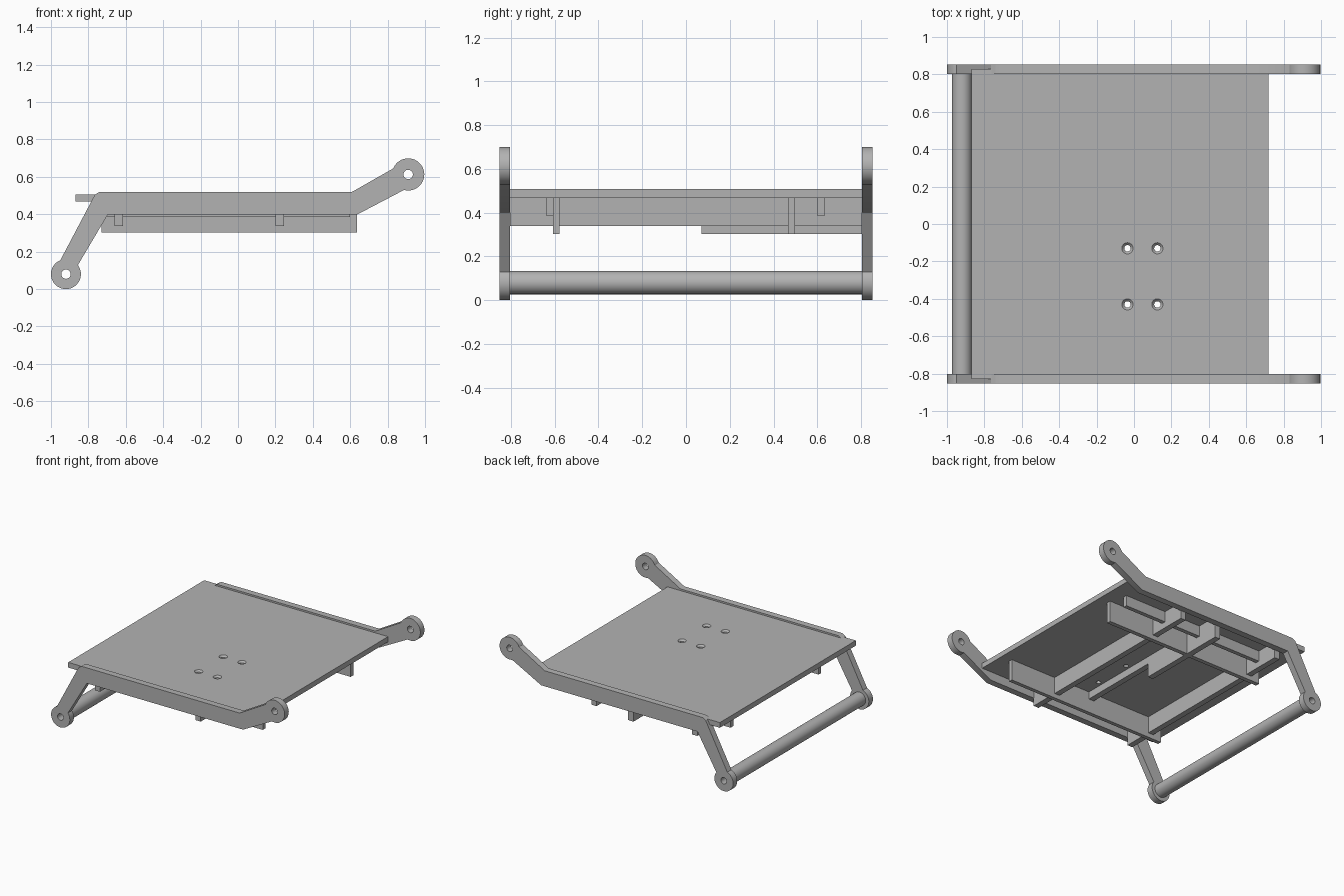
import bpy, bmesh
from math import cos, sin, radians, pi

cube = bpy.data.objects.get("Cube")
if cube:
    bpy.data.objects.remove(cube, do_unlink=True)

grey = bpy.data.materials.new("plain grey")
grey.use_nodes = True
GREY = (0.45, 0.45, 0.45, 1)
grey.diffuse_color = GREY
grey.node_tree.nodes["Principled BSDF"].inputs["Base Color"].default_value = GREY


def add_object(name, mesh):
    obj = bpy.data.objects.new(name, mesh)
    bpy.context.collection.objects.link(obj)
    mesh.materials.clear()
    mesh.materials.append(grey)
    return obj


def smooth(obj):
    bpy.ops.object.select_all(action='DESELECT')
    obj.select_set(True)
    bpy.context.view_layer.objects.active = obj
    bpy.ops.object.shade_smooth_by_angle(angle=radians(30))


def box(name, x, y, z):
    bm = bmesh.new()
    bmesh.ops.create_cube(bm, size=1)
    for v in bm.verts:
        v.co = [lo + (c + 0.5) * (hi - lo) for c, (lo, hi) in zip(v.co, (x, y, z))]
    mesh = bpy.data.meshes.new(name)
    bm.to_mesh(mesh)
    bm.free()
    return add_object(name, mesh)


def arc(cx, cz, r, start, end, steps=40):
    angles = [radians(start + (end - start) * i / steps) for i in range(steps + 1)]
    return [(cx + r * cos(a), cz + r * sin(a)) for a in angles]


def plate_from_outlines(name, outlines, y, thickness):
    """Filled x-z outline with holes, thickened along y."""
    curve = bpy.data.curves.new(name, 'CURVE')
    curve.dimensions = '2D'
    curve.fill_mode = 'BOTH'
    curve.extrude = thickness / 2
    for points in outlines:
        spline = curve.splines.new('POLY')
        spline.points.add(len(points) - 1)
        for p, (px, pz) in zip(spline.points, points):
            p.co = (px, pz, 0, 1)
        spline.use_cyclic_u = True
    temp = bpy.data.objects.new(name + "_curve", curve)
    mesh = bpy.data.meshes.new_from_object(temp)
    bpy.data.objects.remove(temp)
    bm = bmesh.new()
    bm.from_mesh(mesh)
    for v in bm.verts:
        v.co = (v.co.x, y + v.co.z, v.co.y)
    bmesh.ops.remove_doubles(bm, verts=bm.verts, dist=1e-5)
    bmesh.ops.recalc_face_normals(bm, faces=bm.faces)
    bm.to_mesh(mesh)
    bm.free()
    obj = add_object(name, mesh)
    smooth(obj)
    return obj


# Side arms with drilled round ends
LOW, HIGH, BORE = (-0.92, 0.08), (0.91, 0.613), 0.025
outline = (arc(*LOW, 0.08, 112, 397)
           + [(-0.695, 0.40), (0.64, 0.40)]
           + arc(*HIGH, 0.086, -105, 158)
           + [(0.61, 0.52), (-0.74, 0.52), (-0.765, 0.505)])
bores = [arc(*c, BORE, 0, 348, 29) for c in (LOW, HIGH)]
for side, name in ((-1, "front_side_arm"), (1, "back_side_arm")):
    plate_from_outlines(name, [outline] + bores, side * 0.828, 0.05)

# Hollow cross tube between the lower arm ends
rings = [arc(*LOW, r, 0, 352.5, 47) for r in (0.053, BORE)]
plate_from_outlines("cross_tube", rings, 0, 1.61)

# Deck with end tabs and countersunk holes
deck = box("deck", (-0.87, 0.72), (-0.805, 0.805), (0.467, 0.507))
bm = bmesh.new()
for x in (-0.035, 0.125):
    for y in (-0.13, -0.43):
        for r1, r2, depth, z in ((0.017, 0.017, 0.2, 0.48), (0.014, 0.034, 0.02, 0.501)):
            ring = bmesh.ops.create_cone(bm, cap_ends=True, segments=32, radius1=r1,
                                         radius2=r2, depth=depth)
            bmesh.ops.translate(bm, verts=ring["verts"], vec=(x, y, z))
mesh = bpy.data.meshes.new("hole_cutter")
bm.to_mesh(mesh)
bm.free()
cutter = add_object("hole_cutter", mesh)
cutter.hide_render = True
cutter.hide_viewport = True
cut = deck.modifiers.new("holes", 'BOOLEAN')
cut.object = cutter
cut.solver = 'EXACT'
cut.use_self = True
for side, name in ((-1, "front_deck_tab"), (1, "back_deck_tab")):
    box(name, (-0.87, -0.76), sorted((side * 0.80, side * 0.83)), (0.467, 0.507))

# Long rails under the deck: deep inner pair and shallow outer pair
TOP = 0.468
box("front_deep_rail", (-0.73, 0.637), (-0.607, -0.577), (0.303, TOP))
box("back_deep_rail", (-0.73, 0.637), (0.465, 0.498), (0.303, TOP))
box("front_shallow_rail", (-0.70, 0.60), (-0.637, -0.607), (0.385, TOP))
box("back_shallow_rail", (-0.70, 0.60), (0.60, 0.632), (0.385, TOP))

# Cross bars
for name, x in (("rear_cross_bar", -0.638), ("forward_cross_bar", 0.223)):
    box(name, (x - 0.022, x + 0.022), (-0.805, 0.805), (0.338, TOP))
box("middle_cross_bar", (-0.115, -0.07), (0.07, 0.805), (0.303, TOP))
box("middle_cross_strip", (-0.115, -0.07), (-0.577, 0.07), (0.41, TOP))
